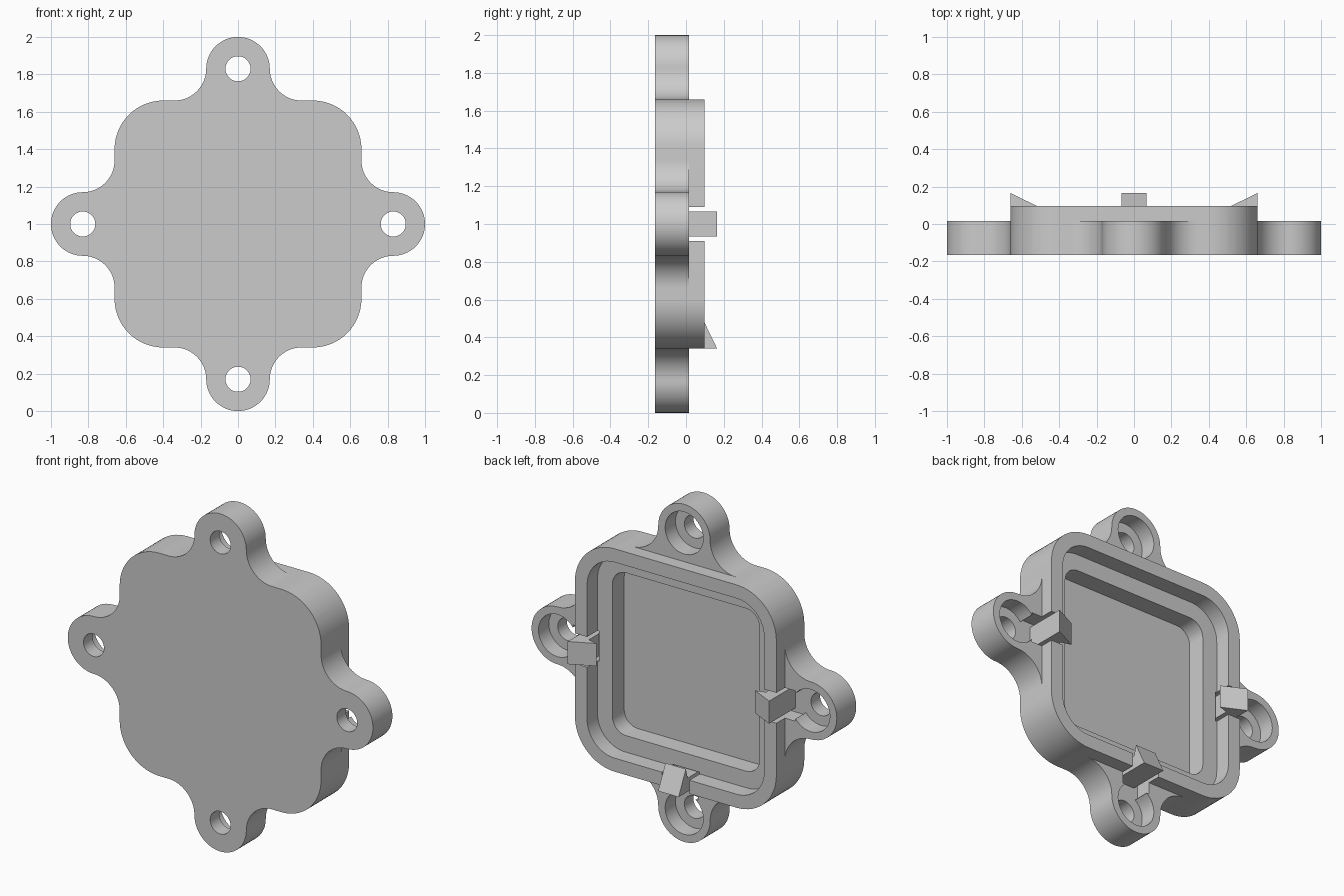
import bpy
import bmesh
from math import cos, sin, radians, pi
from mathutils import Matrix, Vector

cube = bpy.data.objects.get("Cube")
if cube:
    bpy.data.objects.remove(cube, do_unlink=True)

grey = bpy.data.materials.new("plain grey")
grey.use_nodes = True
COLOUR = (0.6, 0.6, 0.6, 1)
grey.diffuse_color = COLOUR
grey.node_tree.nodes["Principled BSDF"].inputs["Base Color"].default_value = COLOUR

HALF, CORNER = 0.66, 0.26        # main square
EAR, EAR_R = 0.83, 0.17          # lug centre distance and radius
FRONT, LUG_BACK, RIM_BACK = -0.165, 0.017, 0.097
LEDGE, FLOOR, BORE = 0.0, -0.11, -0.08


def arc(cx, cz, r, a0, a1, n=16):
    return [Vector((cx + r * cos(radians(a0 + (a1 - a0) * i / n)),
                    cz + r * sin(radians(a0 + (a1 - a0) * i / n)))) for i in range(n + 1)]


def four_fold(points):
    """Repeat a quarter outline around the centre, dropping doubled points."""
    out = []
    for k in range(4):
        for p in points:
            q = Matrix.Rotation(k * pi / 2, 2) @ p
            if not out or (q - out[-1]).length > 1e-4:
                out.append(q)
    if (out[0] - out[-1]).length < 1e-4:
        out.pop()
    return out


def rounded_square(half, r):
    return four_fold(arc(half - r, half - r, r, 0, 90))


def prism(name, points, lo, hi, place=None):
    """Extrude an (x, z) outline along y from lo to hi."""
    place = place or (lambda u, v, w: (u, w, v + 1))
    bm = bmesh.new()
    face = bm.faces.new([bm.verts.new(place(u, v, lo)) for u, v in points])
    top = bmesh.ops.extrude_face_region(bm, geom=[face])["geom"]
    shift = Vector(place(0, 0, hi)) - Vector(place(0, 0, lo))
    bmesh.ops.translate(bm, verts=[g for g in top if isinstance(g, bmesh.types.BMVert)], vec=shift)
    bmesh.ops.recalc_face_normals(bm, faces=bm.faces)
    mesh = bpy.data.meshes.new(name)
    bm.to_mesh(mesh)
    bm.free()
    mesh.materials.append(grey)
    obj = bpy.data.objects.new(name, mesh)
    bpy.context.collection.objects.link(obj)
    return obj


def combine(target, tool, operation):
    mod = target.modifiers.new(operation.lower(), "BOOLEAN")
    mod.operation, mod.solver, mod.object = operation, "EXACT", tool
    bpy.context.view_layer.objects.active = target
    bpy.ops.object.modifier_apply(modifier=mod.name)
    bpy.data.objects.remove(tool, do_unlink=True)


# Cover plate with four lugs blended into the square
quarter = (arc(2 * EAR_R, EAR, EAR_R, 270, 180) + arc(0, EAR, EAR_R, 0, 180, 32)
           + arc(-2 * EAR_R, EAR, EAR_R, 0, -90)
           + arc(CORNER - HALF, HALF - CORNER, CORNER, 90, 180))
cover = prism("cover_plate", four_fold(quarter), FRONT, LUG_BACK)

# Raised square rim, then the stepped recess inside it
combine(cover, prism("rim", rounded_square(HALF, CORNER), -0.14, RIM_BACK), "UNION")
combine(cover, prism("upper_recess", rounded_square(0.58, 0.18), LEDGE, 0.3), "DIFFERENCE")
combine(cover, prism("lower_recess", rounded_square(0.482, 0.09), FLOOR, 0.3), "DIFFERENCE")

# Counterbored screw holes in the lugs
for k in range(4):
    x, z = EAR * cos(k * pi / 2), EAR * sin(k * pi / 2)
    combine(cover, prism("bore", arc(x, z, 0.125, 0, 360, 40)[:-1], BORE, 0.3), "DIFFERENCE")
    combine(cover, prism("hole", arc(x, z, 0.067, 0, 360, 32)[:-1], -0.3, 0.0), "DIFFERENCE")

# Relief slots and snap clips on the two sides and the bottom
hook = [(0.58, BORE - 0.02), (HALF, BORE - 0.02), (HALF, 0.165), (0.52, 0.097), (0.58, 0.08)]
slot = [Vector(p) for p in ((0.57, -0.09), (0.73, -0.09), (0.73, 0.09), (0.57, 0.09))]
clips = []
for side, angle in (("left", 0), ("right", pi), ("bottom", -pi / 2)):
    turn = Matrix.Rotation(angle, 2)
    combine(cover, prism("slot", [turn @ p for p in slot], BORE, 0.3), "DIFFERENCE")

    def place(u, v, w, turn=turn):
        x, z = turn @ Vector((u, w))
        return (x, v, z + 1)
    clips.append(prism(side + "_clip", hook, -0.067, 0.067, place))

# Smooth curved walls, crisp edges
for obj in [cover] + clips:
    bpy.ops.object.select_all(action="DESELECT")
    obj.select_set(True)
    bpy.context.view_layer.objects.active = obj
    bpy.ops.object.shade_smooth_by_angle(angle=radians(30))
